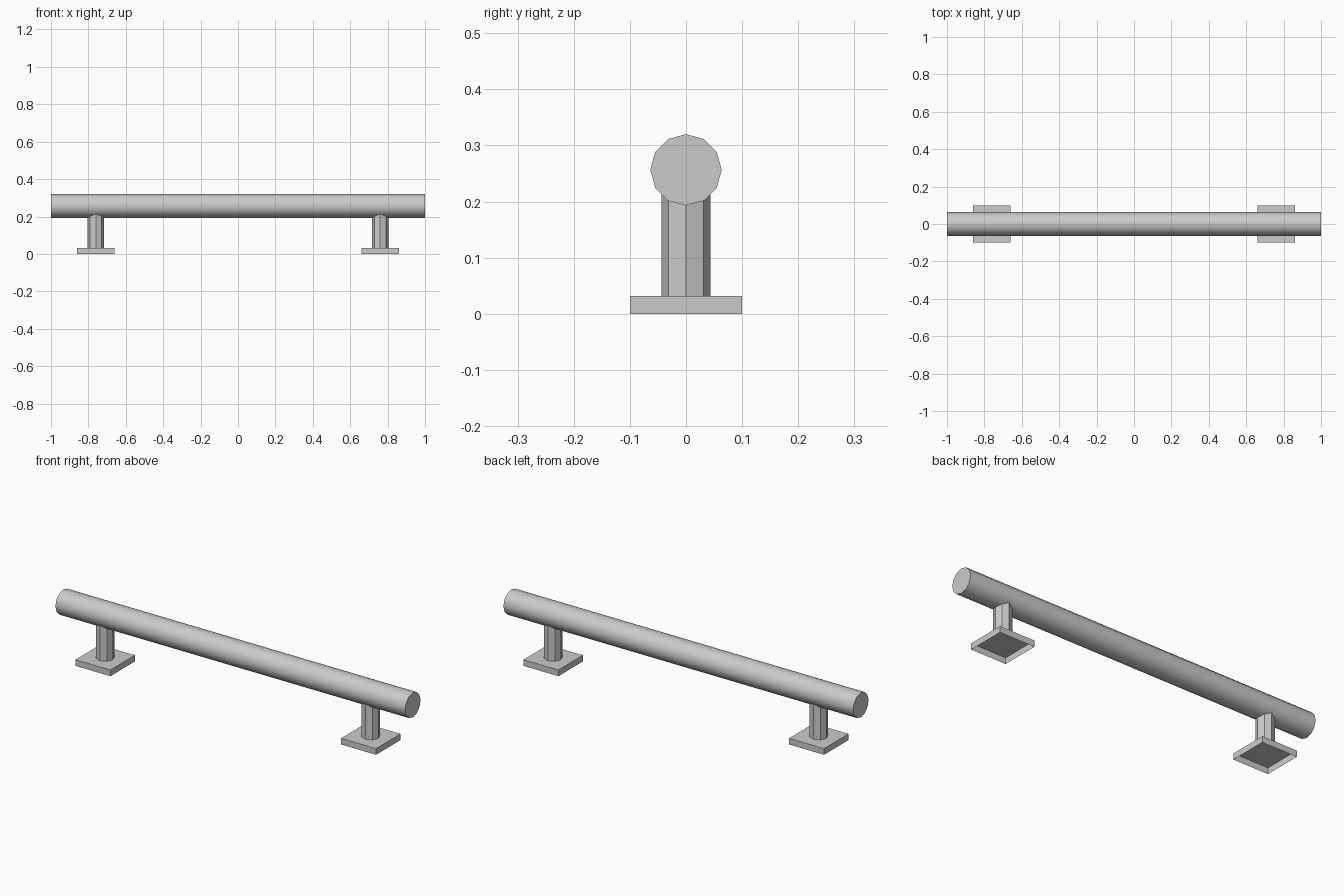
import bpy, bmesh, math
from mathutils import Matrix

if "Cube" in bpy.data.objects:
    bpy.data.objects.remove(bpy.data.objects["Cube"])

grey = bpy.data.materials.new("plain grey")
grey.diffuse_color = (0.6, 0.6, 0.6, 1)
grey.use_nodes = True
grey.node_tree.nodes["Principled BSDF"].inputs["Base Color"].default_value = grey.diffuse_color

def finish(name, bm):
    mesh = bpy.data.meshes.new(name)
    bm.to_mesh(mesh)
    bm.free()
    mesh.materials.append(grey)
    ob = bpy.data.objects.new(name, mesh)
    bpy.context.collection.objects.link(ob)
    return ob

def prism(name, sides, radius, length, matrix, caps):
    bm = bmesh.new()
    bmesh.ops.create_cone(bm, cap_ends=caps, segments=sides, radius1=radius,
                          radius2=radius, depth=length, matrix=matrix)
    return finish(name, bm)

def open_plate(name, x, size, height):
    bm = bmesh.new()
    bmesh.ops.create_cube(bm, size=1, matrix=Matrix.Translation((x, 0, height / 2))
                          @ Matrix.Diagonal((size, size, height, 1)))
    # underside is open
    bottom = [f for f in bm.faces if f.normal.z < -0.5]
    bmesh.ops.delete(bm, geom=bottom, context='FACES_ONLY')
    return finish(name, bm)

# round rail, smooth around, flat capped ends
rail = prism("rail", 12, 0.0635, 2.0,
             Matrix.Translation((0, 0, 0.2565)) @ Matrix.Rotation(math.pi / 2, 4, 'Y'), True)
bpy.context.view_layer.objects.active = rail
rail.select_set(True)
bpy.ops.object.shade_smooth_by_angle(angle=math.radians(40))
rail.select_set(False)

# octagonal posts on square foot plates
plate_h, post_top = 0.032, 0.22
for side, x in (("left", -0.76), ("right", 0.76)):
    open_plate(side + "_foot_plate", x, 0.2, plate_h)
    prism(side + "_post", 8, 0.044, post_top - plate_h,
          Matrix.Translation((x, 0, (post_top + plate_h) / 2)), False)
